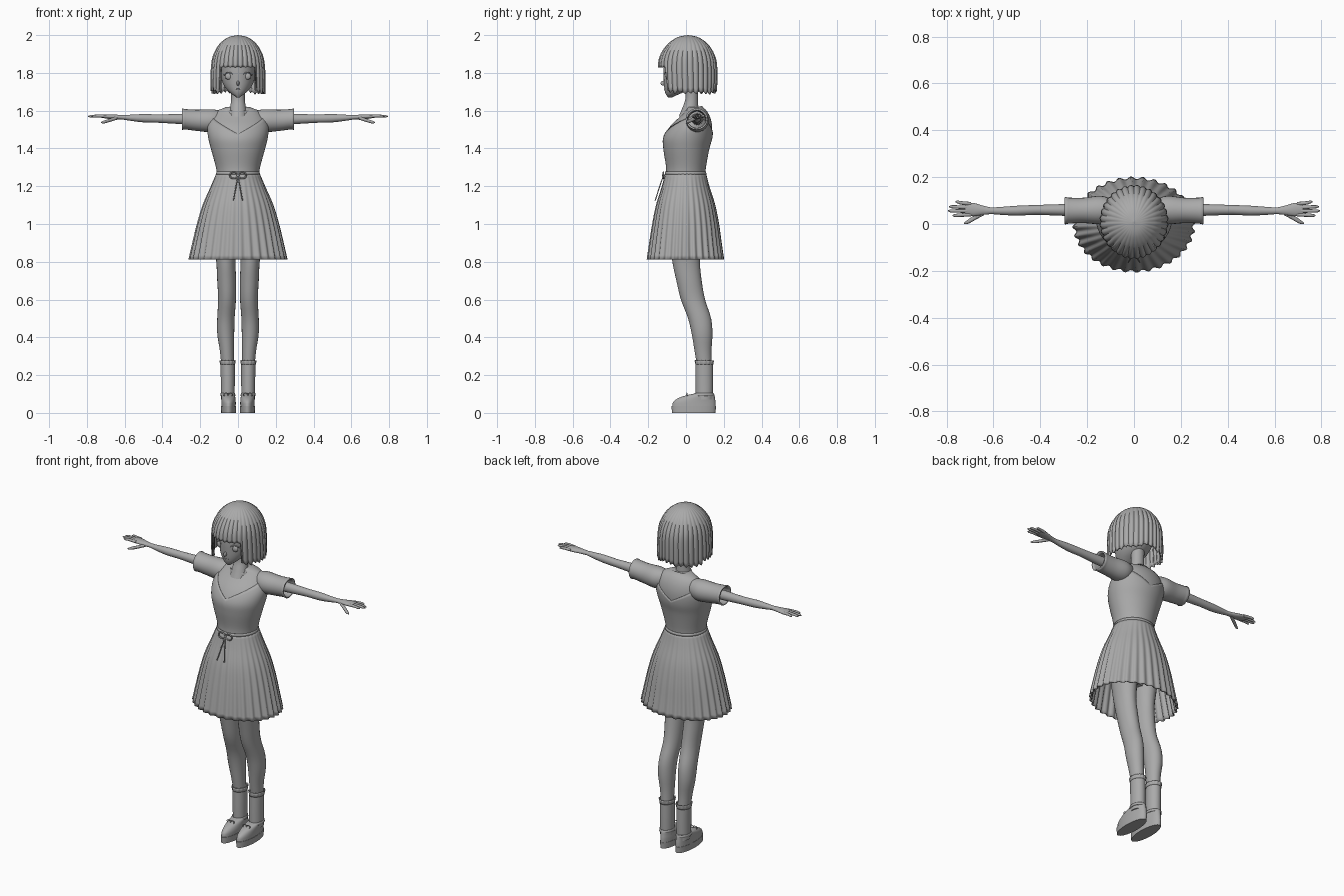
import bpy, bmesh, math, random
from mathutils import Vector

if "Cube" in bpy.data.objects:
    bpy.data.objects.remove(bpy.data.objects["Cube"], do_unlink=True)
random.seed(4)

grey = bpy.data.materials.new("plain grey")
grey.use_nodes = True
grey.diffuse_color = (0.4, 0.4, 0.4, 1)
grey.node_tree.nodes["Principled BSDF"].inputs["Base Color"].default_value = (0.4, 0.4, 0.4, 1)


def finish(obj):
    obj.data.materials.append(grey)
    bpy.ops.object.select_all(action="DESELECT")
    obj.select_set(True)
    bpy.context.view_layer.objects.active = obj
    if obj.type == "MESH":
        bpy.ops.object.shade_smooth_by_angle(angle=math.radians(50))
    return obj


def section(rows, t):
    """Smoothly interpolate (centre u, centre v, radius u, radius v) at t."""
    t = min(max(t, rows[0][0]), rows[-1][0])
    i = max(k for k in range(len(rows) - 1) if rows[k][0] <= t)
    a, b = rows[i], rows[i + 1]
    p, q = rows[max(i - 1, 0)], rows[min(i + 2, len(rows) - 1)]
    h = b[0] - a[0]
    s = (t - a[0]) / h
    out = []
    for k in range(1, 5):
        m0 = (b[k] - p[k]) / (b[0] - p[0]) * h
        m1 = (q[k] - a[k]) / (q[0] - a[0]) * h
        out.append((2*s**3 - 3*s*s + 1) * a[k] + (s**3 - 2*s*s + s) * m0
                   + (3*s*s - 2*s**3) * b[k] + (s**3 - s*s) * m1)
    return out


def loft(name, rows, lo=None, hi=None, n=24, m=16, wave=None, axis="z",
         side=1, cap=True, thick=0, power=1):
    """Skin of ellipses along an axis; lo, hi and wave may vary with angle."""
    lo = lo or (lambda a: rows[0][0])
    hi = hi or (lambda a: rows[-1][0])
    bm = bmesh.new()
    rings = []
    for j in range(m + 1):
        f = j / m
        ring = []
        for i in range(n):
            a = math.tau * i / n
            t = lo(a) + (hi(a) - lo(a)) * (1 - (1 - f) ** power)
            cu, cv, ru, rv = section(rows, t)
            w = wave(a, f) if wave else 1
            u, v = cu + ru * w * math.cos(a), cv + rv * w * math.sin(a)
            co = (u, v, t) if axis == "z" else (t, u, v)
            ring.append(bm.verts.new((side * co[0], co[1], co[2])))
        rings.append(ring)
    for r0, r1 in zip(rings, rings[1:]):
        for i in range(n):
            k = (i + 1) % n
            bm.faces.new((r0[i], r0[k], r1[k], r1[i]))
    if cap:
        bm.faces.new(rings[0])
        bm.faces.new(rings[-1])
    bmesh.ops.remove_doubles(bm, verts=bm.verts, dist=1e-5)
    bmesh.ops.recalc_face_normals(bm, faces=bm.faces)
    mesh = bpy.data.meshes.new(name)
    bm.to_mesh(mesh)
    bm.free()
    obj = bpy.data.objects.new(name, mesh)
    bpy.context.collection.objects.link(obj)
    if thick:
        mod = obj.modifiers.new("thickness", "SOLIDIFY")
        mod.thickness = thick
    return finish(obj)


def cord(name, points, radius, cyclic=False):
    curve = bpy.data.curves.new(name, "CURVE")
    curve.dimensions = "3D"
    curve.bevel_depth = radius
    curve.bevel_resolution = 2
    curve.resolution_u = 6
    curve.use_fill_caps = True
    sp = curve.splines.new("BEZIER")
    sp.bezier_points.add(len(points) - 1)
    for bp, p in zip(sp.bezier_points, points):
        bp.co = p
        bp.handle_left_type = bp.handle_right_type = "AUTO"
    sp.use_cyclic_u = cyclic
    obj = bpy.data.objects.new(name, curve)
    bpy.context.collection.objects.link(obj)
    return finish(obj)


def ball(name, loc, scale):
    bpy.ops.mesh.primitive_uv_sphere_add(segments=20, ring_count=12, location=loc)
    obj = bpy.context.object
    obj.name = name
    obj.scale = scale
    return finish(obj)


def bow(name, loc, size):
    c = Vector(loc)
    ball(name + "_knot", c, (size * .2, size * .2, size * .2))
    for s in (-1, 1):
        cord(name + "_loop", [c, c + Vector((s * size, 0, size * .35)),
                              c + Vector((s * size, 0, -size * .3))], size * .11, True)


# Head, face and neck
loft("head", [(1.67, 0, -.085, .008, .01), (1.685, 0, -.075, .03, .032),
              (1.72, 0, -.035, .066, .08), (1.76, 0, -.01, .086, .108),
              (1.82, 0, .005, .097, .125), (1.9, 0, .01, .105, .12),
              (1.97, 0, .01, .06, .065)], n=32)
loft("neck", [(1.57, 0, .012, .05, .05), (1.61, 0, .022, .043, .043),
              (1.66, 0, .03, .036, .034), (1.75, 0, .03, .038, .036)])
ball("nose", (0, -.119, 1.745), (.008, .016, .013))
cord("mouth", [(-.015, -.112, 1.716), (0, -.115, 1.714), (.015, -.112, 1.716)], .002)
for s in (-1, 1):
    ball("eye", (s * .048, -.098, 1.782), (.021, .01, .018))
    cord("eyelash", [(s * .024, -.112, 1.79), (s * .048, -.107, 1.803),
                     (s * .074, -.086, 1.788)], .003)

# Bobbed hair: straight fringe in front, longer strands at the sides and back
STRANDS = 32
uneven = [random.uniform(0, .022) for _ in range(STRANDS)]


def hair_end(a):
    front = abs((a + math.pi / 2 + math.pi) % math.tau - math.pi)
    k = a / math.tau * STRANDS
    tip = .012 * abs(2 * (k % 1) - 1)
    if front < .74:
        return 1.828 + tip * .5
    return 1.685 + uneven[int(k) % STRANDS] + tip


def hair_wave(a, f):
    return 1 + .045 * abs(math.sin(STRANDS * a / 2)) * min(1, .35 + (1 - f))


loft("hair", [(1.67, 0, .012, .139, .143), (1.75, 0, .01, .141, .15),
              (1.85, 0, .008, .136, .15), (1.9, 0, .008, .125, .137),
              (1.95, 0, .01, .098, .106), (1.98, 0, .01, .065, .07),
              (1.994, 0, .01, .036, .038), (2, 0, .01, 0, 0)],
     hair_end, n=STRANDS * 6, m=24, wave=hair_wave, cap=False, thick=.01, power=2)

# Blouse, V-cut bodice and collar
torso = [(1.25, 0, -.003, .106, .1), (1.3, 0, 0, .113, .102),
         (1.4, 0, .002, .139, .118), (1.46, 0, .01, .153, .126),
         (1.52, 0, .028, .156, .11), (1.57, 0, .048, .135, .078),
         (1.605, 0, .053, .1, .052), (1.62, 0, .045, .06, .042)]
loft("blouse", torso, n=40, m=24)
loft("bodice", torso, hi=lambda a: 1.475 + .095 * abs(math.cos(a)), n=64, m=18,
     wave=lambda a, f: 1.035, cap=False, thick=.006)
loft("collar", [(1.585, 0, .04, .075, .06), (1.628, 0, .035, .056, .05)],
     hi=lambda a: 1.612 + .014 * math.sin(a), m=4, cap=False, thick=.006)

# Pleated skirt, waistband and bow
loft("skirt", [(.812, 0, -.003, .256, .2), (.9, 0, -.003, .237, .188),
               (1, 0, -.002, .214, .174), (1.1, 0, -.002, .185, .155),
               (1.2, 0, -.002, .143, .125), (1.272, 0, -.002, .113, .107)],
     n=192, m=20, cap=False, thick=.005,
     wave=lambda a, f: 1 + .03 * (1 - f) ** .6 * math.sin(32 * a))
loft("waistband", [(1.262, 0, -.002, .117, .111), (1.277, 0, -.002, .114, .108)],
     n=48, m=1, cap=False, thick=.004)
bow("waist_bow", (0, -.12, 1.257), .037)
for s in (-1, 1):
    cord("bow_tail", [(0, -.12, 1.255), (s * .012, -.142, 1.19),
                      (s * .024, -.163, 1.125)], .003)

# Hips hidden under the skirt
loft("hips", [(.9, 0, 0, .06, .05), (.97, 0, 0, .13, .09),
              (1.1, 0, 0, .135, .1), (1.24, 0, 0, .1, .09)])

for s in (-1, 1):
    # Sleeve, arm and hand
    loft("sleeve", [(.09, .06, 1.55, .045, .05), (.14, .06, 1.547, .06, .06),
                    (.22, .058, 1.549, .054, .056), (.285, .057, 1.555, .056, .054),
                    (.295, .057, 1.555, .059, .057)],
         axis="x", side=s, cap=False, thick=.008)
    loft("arm", [(.12, .06, 1.555, .03, .032), (.3, .06, 1.556, .025, .027),
                 (.42, .06, 1.558, .021, .022), (.5, .057, 1.56, .021, .022),
                 (.58, .056, 1.563, .016, .015), (.625, .057, 1.566, .014, .011),
                 (.66, .06, 1.567, .024, .013), (.705, .063, 1.57, .031, .011),
                 (.722, .064, 1.57, .026, .008)], axis="x", side=s)
    for y0, y1, tip in ((.04, .036, .775), (.055, .056, .795),
                        (.07, .074, .79), (.086, .095, .762)):
        loft("finger", [(.695, y0, 1.57, .008, .008), (.74, (y0 + y1) / 2, 1.572, .0075, .0075),
                        (tip - .006, y1, 1.57, .006, .006), (tip, y1, 1.569, .002, .002)],
             axis="x", side=s, n=10, m=8)
    loft("thumb", [(.64, .05, 1.562, .012, .01), (.675, .03, 1.55, .011, .009),
                   (.71, .009, 1.54, .009, .008), (.725, .003, 1.537, .003, .003)],
         axis="x", side=s, n=10, m=8)

    # Leg
    loft("leg", [(.25, .055, .097, .033, .039), (.33, .059, .09, .037, .045),
                 (.42, .065, .085, .045, .055), (.5, .064, .072, .046, .061),
                 (.6, .058, .037, .047, .064), (.7, .06, .016, .05, .067),
                 (.8, .064, .001, .051, .073), (.95, .068, 0, .065, .085),
                 (1.1, .065, 0, .06, .085)], side=s, m=28)

    # Sock with frilled cuff
    loft("sock", [(.07, .054, .097, .036, .045), (.17, .054, .097, .037, .046),
                  (.268, .055, .097, .038, .046)], side=s)
    loft("sock_frill", [(.255, .055, .097, .039, .047), (.278, .055, .097, .042, .05)],
         side=s, n=72, m=3, cap=False, thick=.004,
         wave=lambda a, f: 1 + .05 * f * math.sin(14 * a))

    # Shoe: sole, upper, ankle rim and small bow
    loft("shoe_sole", [(0, .05, .041, .039, .115), (.036, .05, .041, .04, .118)],
         side=s, n=36, m=2)
    loft("shoe_upper", [(.036, .05, .042, .038, .115), (.06, .05, .045, .038, .111),
                        (.08, .051, .058, .037, .095), (.094, .052, .078, .036, .073),
                        (.102, .054, .095, .034, .052)], side=s, n=36, m=10)
    loft("shoe_rim", [(.09, .054, .094, .04, .056), (.104, .054, .096, .039, .05)],
         side=s, n=32, m=2, cap=False, thick=.005)
    bow("shoe_bow", (s * .052, .005, .096), .02)
